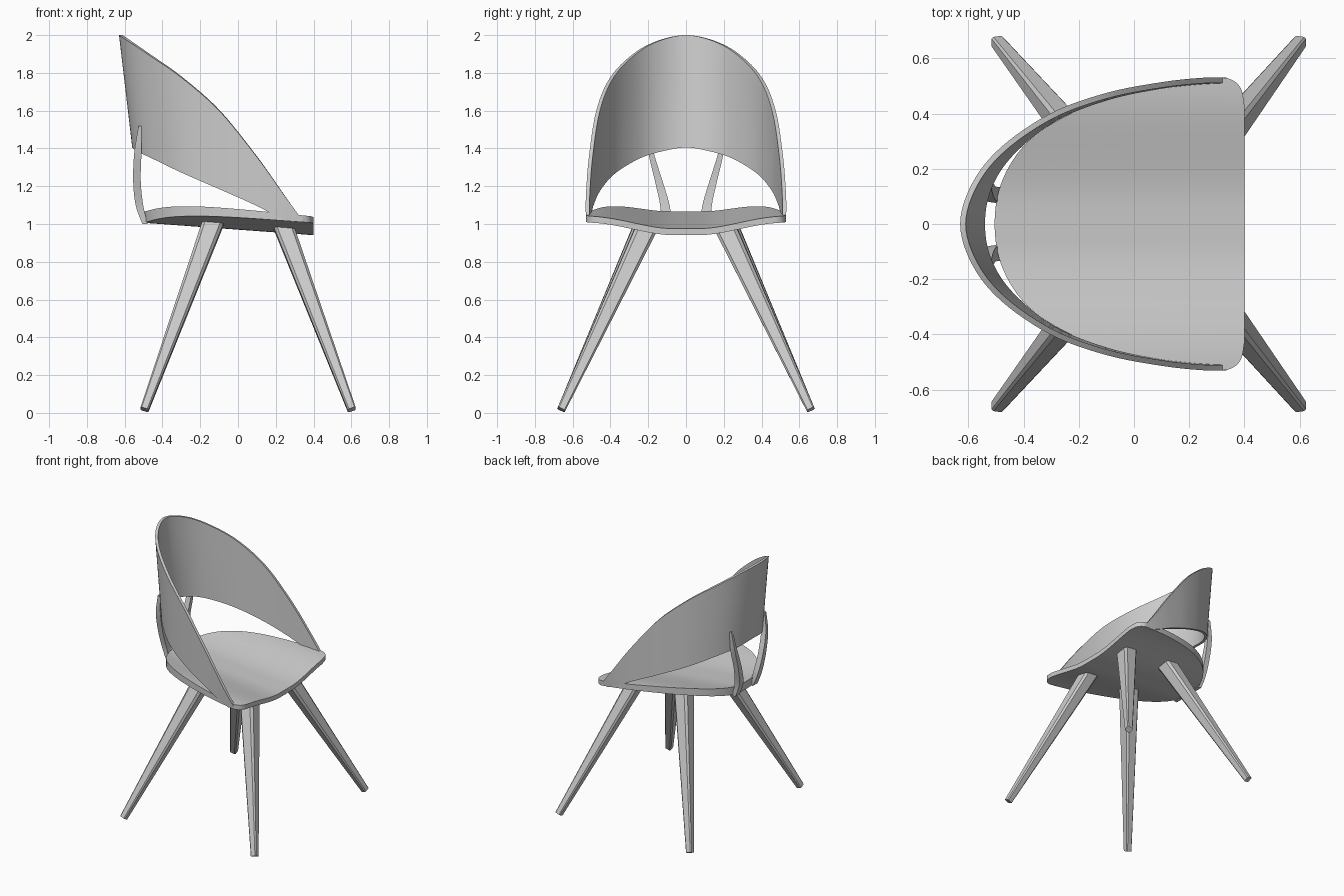
import bpy, bmesh, math
from mathutils import Vector

if "Cube" in bpy.data.objects:
    bpy.data.objects.remove(bpy.data.objects["Cube"])


def spline(pts, n=6):
    """Catmull-Rom curve through the points."""
    p = [Vector(q) for q in pts]
    p = [p[0]] + p + [p[-1]]
    out = []
    for i in range(1, len(p) - 2):
        a, b, c, d = p[i - 1:i + 3]
        for k in range(n):
            t = k / n
            out.append(0.5 * (2 * b + (c - a) * t + (2 * a - 5 * b + 4 * c - d) * t * t
                              + (3 * b - a - 3 * c + d) * t ** 3))
    return out + [p[-1]]


def loft(name, rings):
    """Closed solid skinned through equal-length rings."""
    bm = bmesh.new()
    vs = [[bm.verts.new(p) for p in r] for r in rings]
    n = len(rings[0])
    for r, s in zip(vs, vs[1:]):
        for i in range(n):
            j = (i + 1) % n
            bm.faces.new((r[i], r[j], s[j], s[i]))
    bm.faces.new(vs[0])
    bm.faces.new(vs[-1])
    bmesh.ops.remove_doubles(bm, verts=bm.verts, dist=0.0002)
    bmesh.ops.recalc_face_normals(bm, faces=bm.faces)
    me = bpy.data.meshes.new(name)
    bm.to_mesh(me)
    bm.free()
    ob = bpy.data.objects.new(name, me)
    bpy.context.collection.objects.link(ob)
    bpy.ops.object.select_all(action='DESELECT')
    ob.select_set(True)
    bpy.context.view_layer.objects.active = ob
    bpy.ops.object.shade_smooth_by_angle(angle=math.radians(32))
    return ob


# Seat: saddle-shaped sheet, falling to the front, thicker at the back
def seat_top(x, y):
    t = min(1, max(0, (abs(y) - 0.06) / 0.45))
    return 1.015 - 0.1 * x + 0.065 * t * t * (3 - 2 * t)


def seat_thickness(x):
    return 0.045 - 0.027 * x


outline = [(-0.49, -0.12), (-0.505, 0), (-0.49, 0.12), (-0.44, 0.23), (-0.36, 0.32),
           (-0.24, 0.395), (-0.1, 0.45), (0.1, 0.5), (0.3, 0.527), (0.355, 0.522),
           (0.388, 0.49), (0.4, 0.43)]
rings = []
for x, y in spline(outline)[6:]:
    x = min(x, 0.4)
    row = [max(y, 0.0005) * (i / 16 - 1) for i in range(33)]
    rings.append([(x, v, seat_top(x, v)) for v in row]
                 + [(x, v, seat_top(x, v) - seat_thickness(x)) for v in reversed(row)])
loft("seat", rings)

# Backrest: ruled band between an upper and a lower rim curve
upper = [(-0.63, 0, 2.0), (-0.585, 0.15, 1.97), (-0.48, 0.28, 1.9), (-0.3, 0.402, 1.775),
         (-0.1, 0.475, 1.6), (0.1, 0.514, 1.355), (0.25, 0.53, 1.145), (0.335, 0.53, 1.03)]
lower = [(-0.56, 0, 1.405), (-0.535, 0.135, 1.385), (-0.455, 0.26, 1.347), (-0.295, 0.39, 1.27),
         (-0.1, 0.468, 1.185), (0.08, 0.507, 1.105), (0.2, 0.522, 1.045), (0.29, 0.527, 1.01)]


def full(pts):
    return spline([(x, -y, z) for x, y, z in pts[:0:-1]] + pts)


up, lo = full(upper), full(lower)
rings = []
for i, (a, b) in enumerate(zip(up, lo)):
    d = up[min(i + 1, len(up) - 1)] - up[max(i - 1, 0)]
    inward = Vector((d.y, -d.x, 0)).normalized() * 0.02
    outer = [a.lerp(b, k / 4) for k in range(5)]
    rings.append(outer + [p + inward for p in reversed(outer)])
loft("backrest", rings)

# Curved struts joining seat and backrest: x, y, z, half depth, half width
strut = [(-0.492, 0.105, 1.0, 0.014, 0.028), (-0.522, 0.112, 1.1, 0.02, 0.025),
         (-0.535, 0.145, 1.23, 0.02, 0.02), (-0.53, 0.185, 1.38, 0.019, 0.014),
         (-0.518, 0.2, 1.52, 0.008, 0.008)]
path = spline([q[:3] for q in strut])
size = spline([(q[3], q[4], 0) for q in strut])

# Tapered square legs with chamfered corners, following the underside at the top
section = [(1, .7), (.7, 1), (-.7, 1), (-1, .7), (-1, -.7), (-.7, -1), (.7, -1), (1, -.7)]


def leg(name, top, foot, side):
    axis = Vector((foot[0] - top[0], side * (foot[1] - top[1]), -0.99)).normalized()
    u = (Vector((1, 0, 0)) - axis * axis.x).normalized()
    v = axis.cross(u)
    f = Vector((foot[0], side * foot[1], 0.0175))
    end = [f + (u * a + v * b) * 0.022 for a, b in section]
    start = []
    for a, b in section:
        x, y = top[0] + a * 0.057, side * top[1] - b * 0.057
        start.append(Vector((x, y, seat_top(x, y) - 0.02)))
    loft(name, [start, end])


for side, label in ((-1, "right"), (1, "left")):
    loft("back_strut_" + label,
         [[(p.x + a * s.x, side * (p.y + b * s.y), p.z)
           for a, b in ((-1, -1), (1, -1), (1, 1), (-1, 1))] for p, s in zip(path, size)])
    leg("front_leg_" + label, (0.24, 0.205), (0.602, 0.66), side)
    leg("back_leg_" + label, (-0.125, 0.205), (-0.495, 0.66), side)
